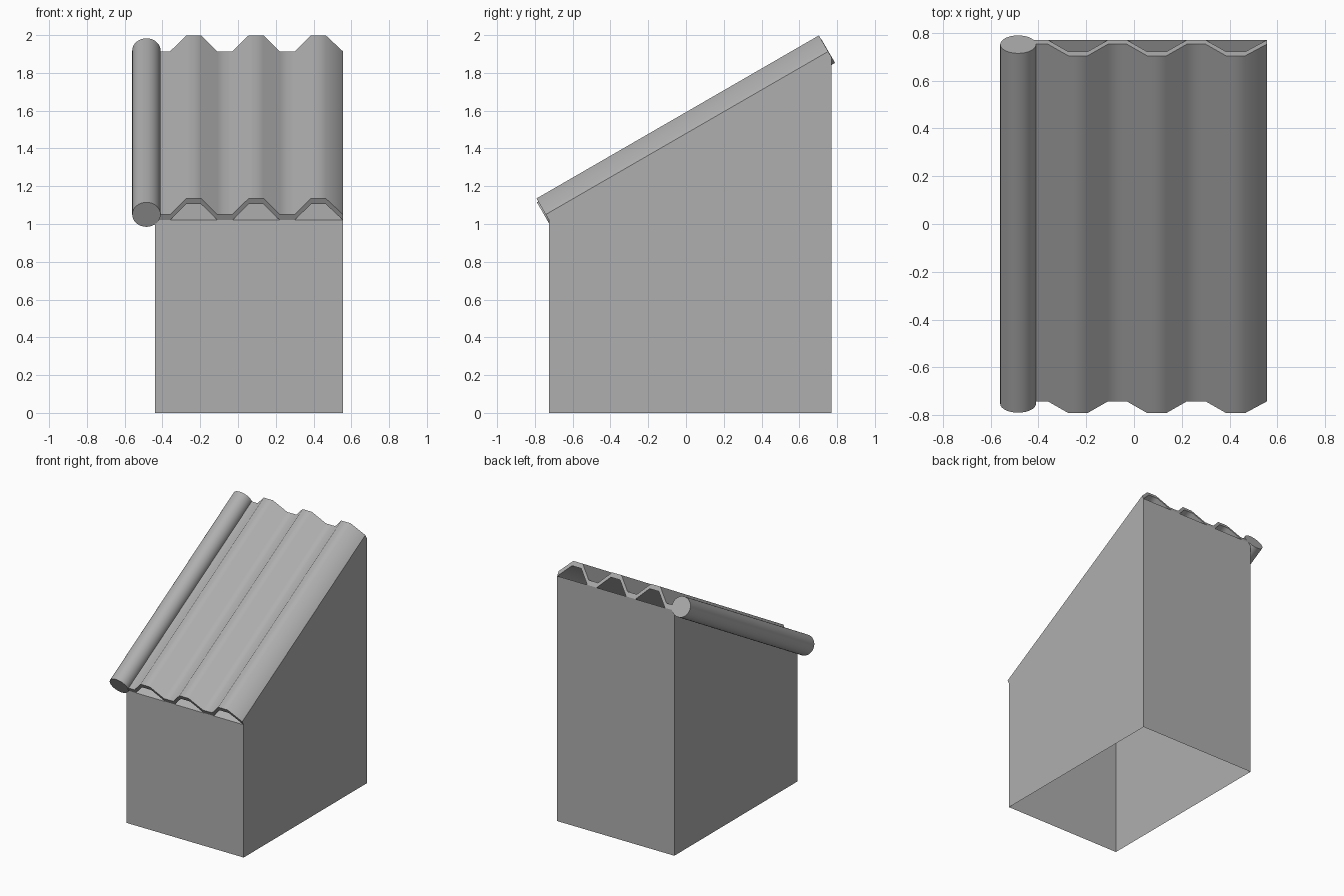
import bpy, bmesh, math
from mathutils import Vector

if "Cube" in bpy.data.objects:
    bpy.data.objects.remove(bpy.data.objects["Cube"])

Y0, Y1 = -0.725, 0.77            # front and back walls
X0, X1 = -0.44, 0.556            # left and right walls
Z0 = 1.02                        # wall height at the front
PITCH = math.radians(30)
ALONG = Vector((0, math.cos(PITCH), math.sin(PITCH)))
NORMAL = Vector((0, -math.sin(PITCH), math.cos(PITCH)))
LENGTH = (Y1 - Y0) / math.cos(PITCH)

grey = bpy.data.materials.new("mid_grey")
grey.diffuse_color = (0.43, 0.43, 0.43, 1)
grey.use_nodes = True
grey.node_tree.nodes["Principled BSDF"].inputs["Base Color"].default_value = grey.diffuse_color


def sweep(name, profile, origin, up, along, skip=(), smooth=None):
    """Extrude a closed (x, height) profile along a direction, with end caps."""
    bm = bmesh.new()
    a = [bm.verts.new(origin + Vector((x, 0, 0)) + up * h) for x, h in profile]
    b = [bm.verts.new(v.co + along) for v in a]
    n = len(a)
    for i in range(n):
        if i not in skip:
            j = (i + 1) % n
            bm.faces.new((a[i], a[j], b[j], b[i]))
    bm.faces.new(a[::-1])
    bm.faces.new(b)
    bmesh.ops.recalc_face_normals(bm, faces=bm.faces)
    mesh = bpy.data.meshes.new(name)
    bm.to_mesh(mesh)
    bm.free()
    mesh.materials.append(grey)
    ob = bpy.data.objects.new(name, mesh)
    bpy.context.collection.objects.link(ob)
    if smooth:
        bpy.ops.object.select_all(action='DESELECT')
        ob.select_set(True)
        bpy.context.view_layer.objects.active = ob
        bpy.ops.object.shade_smooth_by_angle(angle=math.radians(smooth))
    return ob


# walls: thin box with sloping top, open underneath
walls = sweep("walls", [(X0, 0), (X1, 0), (X1, Z0), (X0, Z0)],
              Vector((0, Y0, 0)), Vector((0, 0, 1)), Vector((0, Y1 - Y0, 0)), skip=(0,))
rise = (Y1 - Y0) * math.tan(PITCH)
for v in walls.data.vertices:
    if v.co.z > 0.5 and v.co.y > 0:
        v.co.z += rise

# corrugated roof sheet: three trapezoid ribs of even thickness
T, RIB = 0.035, 0.098
line = [(X0, 0)]
for k in range(3):
    x = -0.36 + 0.33 * k
    line += [(x, 0), (x + 0.086, RIB), (x + 0.165, RIB), (x + 0.251, 0)]
line[-1] = (X1, 0)
sheet = [(x, h + T) for x, h in line] + [(x, h) for x, h in reversed(line)]
roof = sweep("roof_sheet", sheet, Vector((0, Y0, Z0)), NORMAL, ALONG * LENGTH, smooth=60)

# crisp right-hand border of the sheet
for e in roof.data.edges:
    if all(roof.data.vertices[i].co.x > X1 - 0.001 for i in e.vertices):
        e.use_edge_sharp = True

# round edge roll along the left side of the roof
R, N = 0.075, 32
circle = [(-0.485 + R * math.cos(2 * math.pi * i / N), R * math.sin(2 * math.pi * i / N))
          for i in range(N)]
sweep("edge_roll", circle, Vector((0, -0.752, 1.05)), NORMAL, ALONG * (LENGTH + 0.01), smooth=40)
